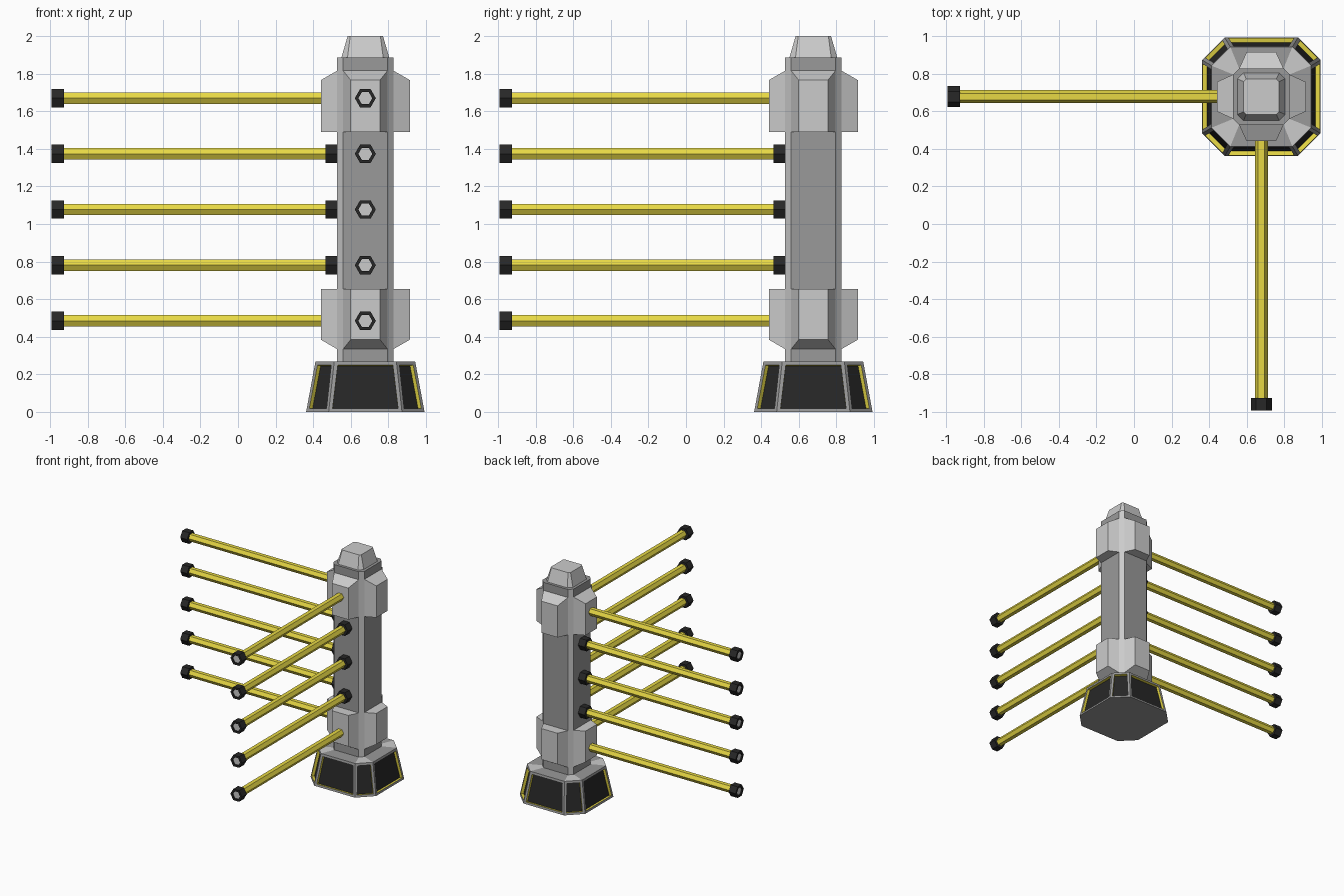
import bpy, bmesh, math
from mathutils import Matrix, Vector

if "Cube" in bpy.data.objects:
    bpy.data.objects.remove(bpy.data.objects["Cube"])

C = 0.677          # post centre in x and y


def material(name, rgb):
    m = bpy.data.materials.new(name)
    m.diffuse_color = (*rgb, 1)
    m.use_nodes = True
    m.node_tree.nodes["Principled BSDF"].inputs["Base Color"].default_value = m.diffuse_color
    return m


MATS = [material("light_grey", (0.62, 0.62, 0.62)),
        material("dark_grey", (0.32, 0.32, 0.32)),
        material("black", (0.02, 0.02, 0.02)),
        material("yellow", (0.80, 0.69, 0.06))]
LIGHT, DARK, BLACK, YELLOW = range(4)


def loft(rings, pick):
    """Skin between rings; pick(level, side) gives the material, ends use 'start'/'end'."""
    bm = bmesh.new()
    rows = [[bm.verts.new(p) for p in r] for r in rings]
    n = len(rows[0])
    for k in range(len(rows) - 1):
        for i in range(n):
            j = (i + 1) % n
            f = bm.faces.new((rows[k][i], rows[k][j], rows[k + 1][j], rows[k + 1][i]))
            f.material_index = pick(k, i)
    bm.faces.new(rows[0][::-1]).material_index = pick("start", 0)
    bm.faces.new(rows[-1]).material_index = pick("end", 0)
    bmesh.ops.recalc_face_normals(bm, faces=bm.faces[:])
    return bm


def finish(bm, name, matrix=None):
    if matrix is not None:
        bm.transform(matrix)
        bmesh.ops.recalc_face_normals(bm, faces=bm.faces[:])
    me = bpy.data.meshes.new(name)
    bm.to_mesh(me)
    bm.free()
    for m in MATS:
        me.materials.append(m)
    ob = bpy.data.objects.new(name, me)
    bpy.context.collection.objects.link(ob)
    return ob


def octagon(h, f, z):
    pts = [(h, -f), (h, f), (f, h), (-f, h), (-h, f), (-h, -f), (-f, -h), (f, -h)]
    return [(x, y, z) for x, y in pts]


def hexagon(r, x):
    return [(x, r * math.cos(a * math.pi / 3), r * math.sin(a * math.pi / 3)) for a in range(6)]


CENTRE = Matrix.Translation((C, C, 0))

# Flared base with recessed black panels and yellow recess walls
bm = loft([octagon(0.315, 0.195, 0), octagon(0.265, 0.165, 0.27), octagon(0.15, 0.118, 0.27)],
          lambda k, i: LIGHT if k == 1 and i % 2 else DARK)
sides = [f for f in bm.faces if 0.05 < f.calc_center_median().z < 0.2]
bmesh.ops.inset_individual(bm, faces=sides, thickness=0.028)
for f in sides:
    normal = f.normal.copy()
    edges = set(f.edges)
    new = bmesh.ops.extrude_discrete_faces(bm, faces=[f])["faces"][0]
    new.material_index = BLACK
    bmesh.ops.translate(bm, verts=new.verts[:], vec=normal * -0.024)
    for e in new.edges:
        for wall in e.link_faces:
            if wall is not new:
                wall.material_index = YELLOW
finish(bm, "base", CENTRE)

# Column: dark flats, light chamfered corners
bm = loft([octagon(0.15, 0.118, 0.27), octagon(0.15, 0.118, 1.885)],
          lambda k, i: LIGHT if k == 0 and i % 2 else DARK)
finish(bm, "column", CENTRE)

# Tapered cap
bm = loft([octagon(0.127, 0.095, 1.885), octagon(0.094, 0.08, 2.0)], lambda k, i: LIGHT)
finish(bm, "cap", CENTRE)


# Collar blocks on all four sides, upper and lower
def collar_block(flat_z, tip_z, root_z):
    def ring(tip, root):
        return [(0.15, -0.118, root), (0.237, -0.078, tip), (0.237, 0.078, tip), (0.15, 0.118, root)]
    return loft([ring(flat_z, flat_z), ring(tip_z, root_z)], lambda k, i: LIGHT)


for label, zs in (("upper", (1.49, 1.765, 1.815)), ("lower", (0.655, 0.385, 0.335))):
    for q in range(4):
        finish(collar_block(*zs), f"{label}_collar_block_{q + 1}",
               CENTRE @ Matrix.Rotation(q * math.pi / 2, 4, 'Z'))

# Hexagonal rails with black end sleeves, along -x and mirrored along -y
SWAP = Matrix(((0, 1, 0, 0), (1, 0, 0, 0), (0, 0, 1, 0), (0, 0, 0, 1)))
for side, turn in (("left", Matrix()), ("front", SWAP)):
    for n in range(5):
        place = turn @ Matrix.Translation((0, C, 0.485 + n * 0.296))
        finish(loft([hexagon(0.0345, -0.93), hexagon(0.0345, 0.527)], lambda k, i: YELLOW),
               f"{side}_rail_{n + 1}", place)
        finish(loft([hexagon(0.056, -0.925), hexagon(0.056, -0.992),
                     hexagon(0.037, -0.992), hexagon(0.037, -0.982)],
                    lambda k, i: LIGHT if k == "end" else BLACK),
               f"{side}_rail_end_{n + 1}", place)
        if 0 < n < 4:
            finish(loft([hexagon(0.056, 0.464), hexagon(0.056, 0.527)], lambda k, i: BLACK),
                   f"{side}_rail_socket_{n + 1}", place)
